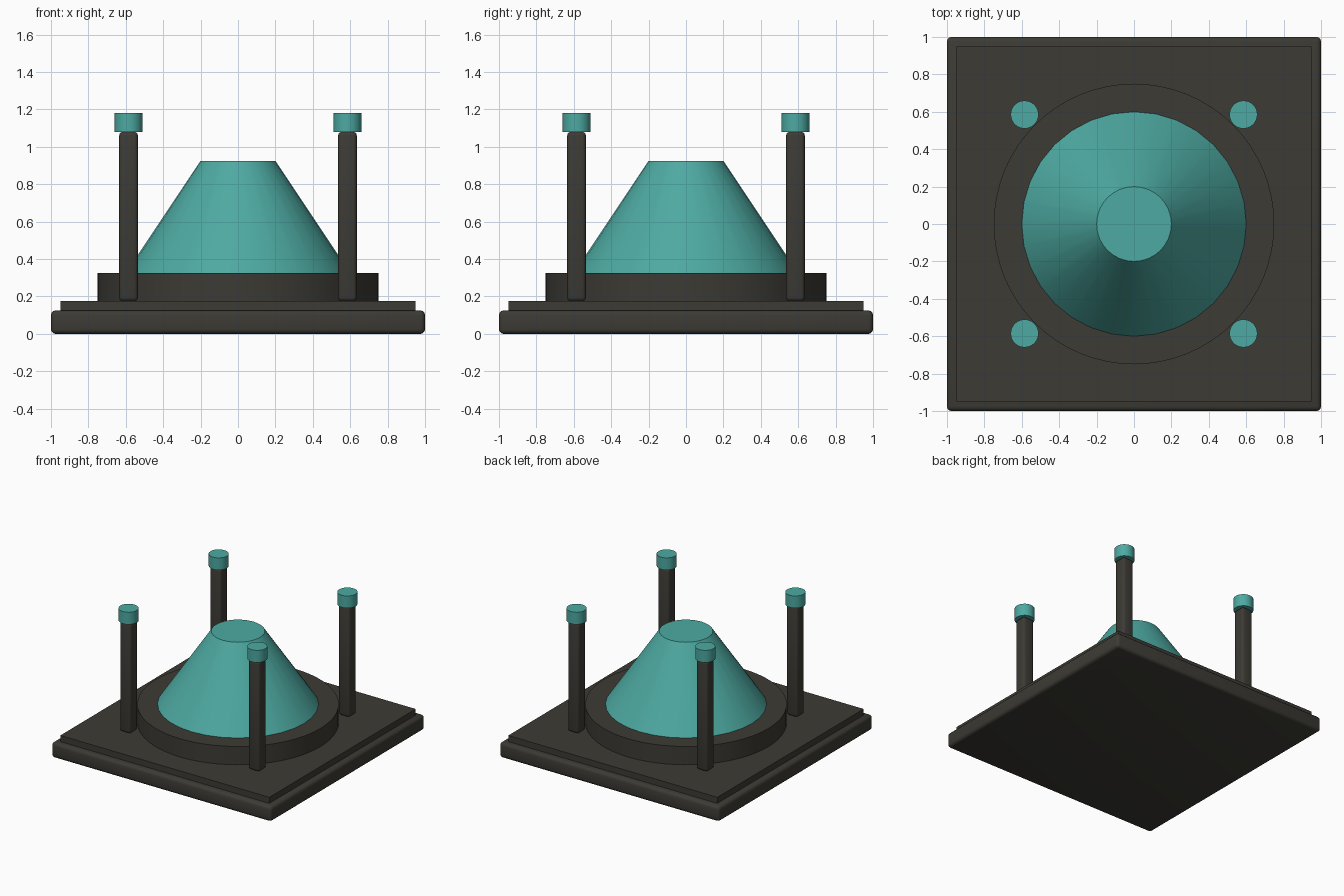
import bpy
from math import radians

default = bpy.data.objects.get("Cube")
if default:
    bpy.data.objects.remove(default, do_unlink=True)


def material(name, rgb):
    mat = bpy.data.materials.new(name)
    mat.use_nodes = True
    color = (*rgb, 1)
    mat.diffuse_color = color
    mat.node_tree.nodes["Principled BSDF"].inputs["Base Color"].default_value = color
    return mat


charcoal = material("charcoal", (0.045, 0.043, 0.035))
teal = material("teal", (0.075, 0.4, 0.36))


def finish(name, mat):
    obj = bpy.context.object
    obj.name = name
    obj.data.materials.append(mat)
    return obj


def box(name, mat, width, bottom, top, x=0, y=0, bevel=0):
    bpy.ops.mesh.primitive_cube_add(size=1, location=(x, y, (bottom + top) / 2))
    obj = finish(name, mat)
    obj.scale = (width, width, top - bottom)
    bpy.ops.object.transform_apply(location=False, rotation=False, scale=True)
    if bevel:
        mod = obj.modifiers.new("rounded_edges", "BEVEL")
        mod.width = bevel
        mod.segments = 3
        bpy.ops.object.modifier_apply(modifier=mod.name)
        bpy.ops.object.shade_smooth_by_angle(angle=radians(40))
    return obj


def frustum(name, mat, r_bottom, r_top, bottom, top, sides, x=0, y=0):
    bpy.ops.mesh.primitive_cone_add(vertices=sides, radius1=r_bottom, radius2=r_top,
                                    depth=top - bottom, location=(x, y, (bottom + top) / 2))
    obj = finish(name, mat)
    bpy.ops.object.shade_smooth_by_angle(angle=radians(30))
    return obj


# Stepped square base
box("base_slab", charcoal, 2, 0, 0.125, bevel=0.025)
box("base_step", charcoal, 1.9, 0.1, 0.175)

# Round collar and truncated cone
frustum("collar", charcoal, 0.75, 0.75, 0.15, 0.325, 64)
frustum("cone", teal, 0.6, 0.2, 0.325, 0.925, 32)

# Four corner posts with round caps
for side, x in (("right", -0.585), ("left", 0.585)):
    for end, y in (("front", -0.585), ("back", 0.585)):
        box(f"{end}_{side}_post", charcoal, 0.1, 0.175, 1.08, x, y, bevel=0.02)
        frustum(f"{end}_{side}_cap", teal, 0.075, 0.075, 1.08, 1.18, 24, x, y)
